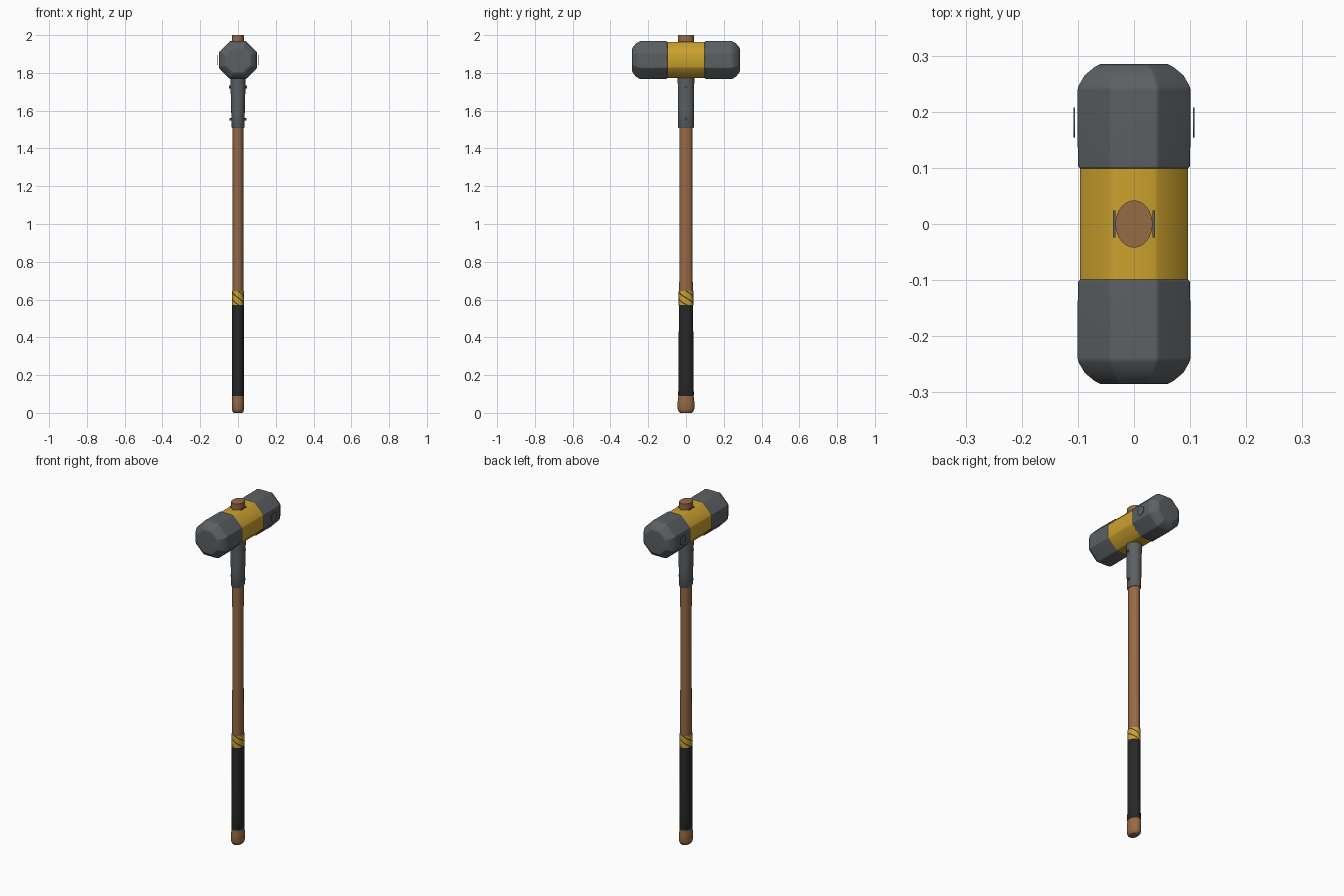
import bpy, bmesh, math
from math import cos, sin, pi, radians

if "Cube" in bpy.data.objects:
    bpy.data.objects.remove(bpy.data.objects["Cube"])


def material(name, rgb):
    m = bpy.data.materials.new(name)
    m.diffuse_color = (*rgb, 1)
    m.use_nodes = True
    m.node_tree.nodes["Principled BSDF"].inputs["Base Color"].default_value = m.diffuse_color
    return m


STEEL = material("grey steel", (0.105, 0.117, 0.125))
YELLOW = material("yellow paint", (0.60, 0.36, 0.028))
WOOD = material("brown wood", (0.31, 0.145, 0.062))
RUBBER = material("black rubber", (0.021, 0.021, 0.021))


def loft(name, rings, mats, rule=None, angle=30):
    """Skin closed rings of equal size, cap both ends; rule(column) picks a material."""
    bm = bmesh.new()
    rows = [[bm.verts.new(p) for p in ring] for ring in rings]
    n = len(rows[0])
    for a, b in zip(rows, rows[1:]):
        for i in range(n):
            f = bm.faces.new((a[i], a[(i + 1) % n], b[(i + 1) % n], b[i]))
            if rule:
                f.material_index = rule(i)
    bm.faces.new(rows[0][::-1])
    bm.faces.new(rows[-1])
    bmesh.ops.recalc_face_normals(bm, faces=bm.faces)
    me = bpy.data.meshes.new(name)
    bm.to_mesh(me)
    bm.free()
    for m in mats:
        me.materials.append(m)
    ob = bpy.data.objects.new(name, me)
    bpy.context.collection.objects.link(ob)
    bpy.context.view_layer.objects.active = ob
    bpy.ops.object.select_all(action='DESELECT')
    ob.select_set(True)
    bpy.ops.object.shade_smooth_by_angle(angle=radians(angle))
    return ob


def oval(rx, ry, z, n=32, turn=0.0):
    return [(rx * cos(2 * pi * i / n + turn), ry * sin(2 * pi * i / n + turn), z)
            for i in range(n)]


HEAD_Z = 1.868


def octagon(apothem, y):
    """Octagonal section with slightly eased corners, facing along y."""
    r = apothem / cos(radians(20.5))
    angles = [radians(45 * k + d) for k in range(8) for d in (-20.5, 20.5)]
    return [(r * cos(t), y, HEAD_Z + r * sin(t)) for t in angles]


def disc(name, radius, x0, x1, y, z, mat, n=24):
    loft(name, [[(x, y + radius * cos(2 * pi * i / n), z + radius * sin(2 * pi * i / n))
                 for i in range(n)] for x in (x0, x1)], [mat])


# Wooden handle, swelling at the butt
loft("handle", [oval(*r) for r in (
    (0.022, 0.030, 0.0), (0.029, 0.039, 0.007), (0.033, 0.044, 0.022),
    (0.033, 0.044, 0.06), (0.029, 0.038, 0.11), (0.028, 0.036, 0.60),
    (0.028, 0.034, 1.30), (0.029, 0.036, 1.55), (0.033, 0.041, 1.80),
    (0.033, 0.042, 2.0))], [WOOD], angle=40)

# Rubber grip
loft("grip", [oval(*r) for r in (
    (0.030, 0.040, 0.088), (0.0325, 0.0415, 0.094), (0.031, 0.039, 0.20),
    (0.031, 0.038, 0.572))], [RUBBER], angle=40)

# Tape band with thin helical stripes
ROWS = 12
loft("tape_band", [oval(0.0315, 0.0385, 0.572 + 0.072 * j / ROWS, 48,
                        -pi / 2 - pi / 48 - pi * (j / ROWS - 0.5)) for j in range(ROWS + 1)],
     [YELLOW, RUBBER], lambda i: 1 if i % 12 in (0, 1) else 0, 40)

# Steel sleeve below the head
loft("sleeve", [oval(*r) for r in (
    (0.031, 0.039, 1.508), (0.034, 0.042, 1.514), (0.036, 0.0425, 1.60),
    (0.041, 0.044, 1.785))], [STEEL], angle=40)

# Hammer head: painted collar and a steel block on each end
loft("head_collar", [octagon(0.096, -0.105), octagon(0.096, 0.105)], [YELLOW])
for side, label in ((-1, "front"), (1, "back")):
    ob = loft(label + "_head_block", [octagon(a, side * y) for a, y in (
        (0.094, 0.097), (0.100, 0.103), (0.101, 0.238), (0.099, 0.246),
        (0.088, 0.265), (0.070, 0.280), (0.060, 0.285))], [STEEL])
    ob.modifiers.new("even_shading", 'WEIGHTED_NORMAL')

# Side discs, sleeve rivets and wedge plates on both sides
for side, label in ((-1, "left"), (1, "right")):
    disc(label + "_head_disc", 0.027, side * 0.1055, side * 0.1075, 0.181, HEAD_Z, STEEL)
    for z, x, part in ((1.555, 0.033, "lower"), (1.725, 0.036, "upper")):
        disc(f"{label}_{part}_rivet", 0.007, side * x, side * (x + 0.011), 0, z, STEEL, 12)
    x0, x1 = side * 0.033, side * 0.037
    loft(label + "_wedge_plate", [[(x0, -0.024, z), (x1, -0.024, z), (x1, 0.024, z),
                                   (x0, 0.024, z)] for z in (1.95, 1.968)], [STEEL])
